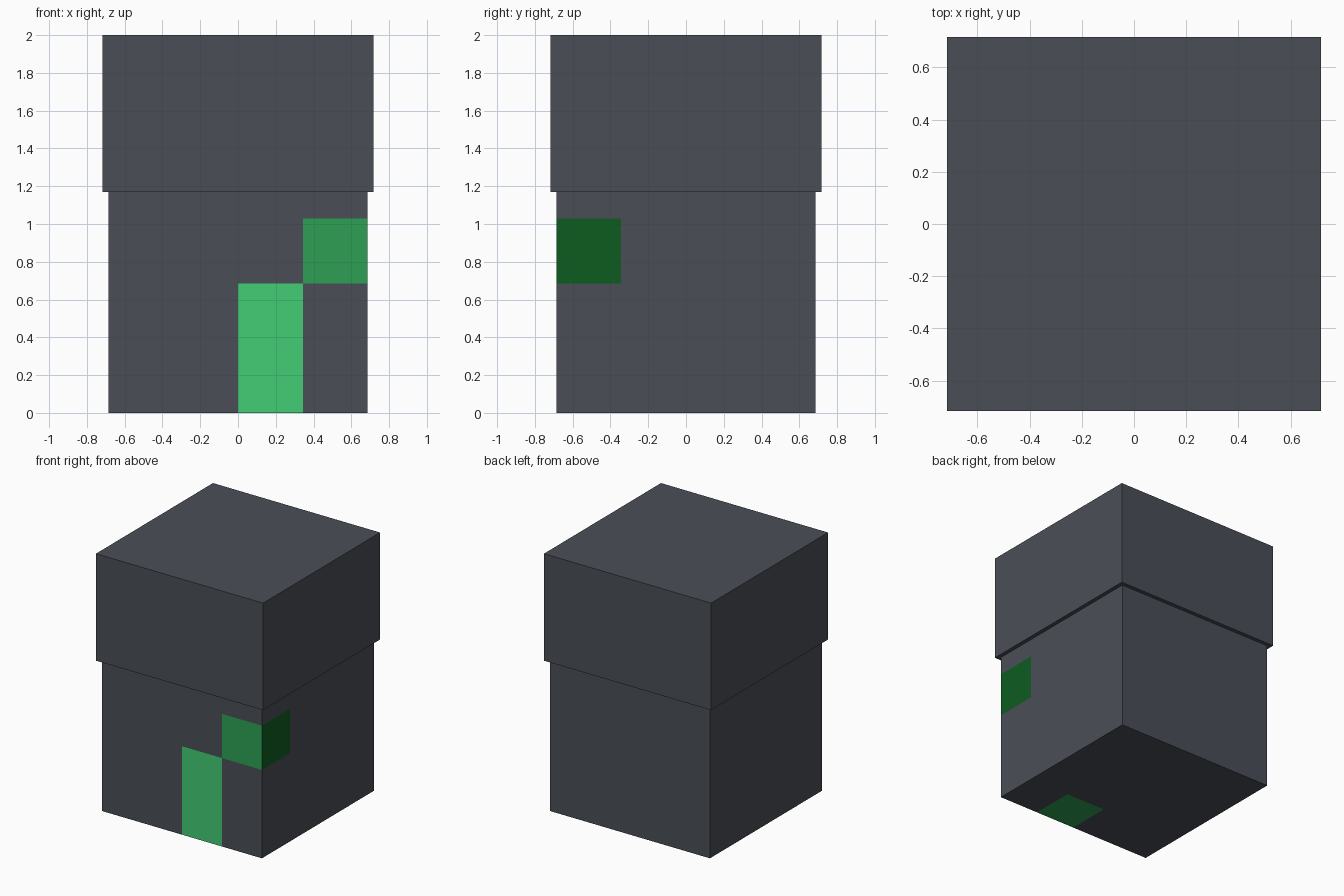
import bpy
import bmesh
from mathutils import Matrix, Vector

cube = bpy.data.objects.get("Cube")
if cube:
    bpy.data.objects.remove(cube, do_unlink=True)

HALF = 0.686          # half width of the body
CELL = HALF / 2       # size of one painted square
LID_HALF, LID_BASE, TOP = 0.717, 1.17, 2.0


def material(name, rgb):
    """Flat material from 0-255 display values."""
    linear = [((c / 255 + 0.055) / 1.055) ** 2.4 for c in rgb] + [1.0]
    mat = bpy.data.materials.new(name)
    mat.use_nodes = True
    mat.diffuse_color = linear
    bsdf = next(n for n in mat.node_tree.nodes if n.type == 'BSDF_PRINCIPLED')
    bsdf.inputs["Base Color"].default_value = linear
    return mat


slate = material("slate_grey", (74, 78, 86))
bright = material("bright_green", (67, 204, 117))
medium = material("medium_green", (46, 160, 84))
deep = material("deep_green", (13, 92, 32))


def box(name, half, z0, z1, mats, cuts=(), rule=None):
    """Box with optional plane cuts and a rule that colours its faces."""
    bm = bmesh.new()
    bmesh.ops.create_cube(bm, size=1, matrix=Matrix.Translation((0, 0, (z0 + z1) / 2))
                          @ Matrix.Diagonal((2 * half, 2 * half, z1 - z0, 1)))
    for axis, value in cuts:
        normal = Vector((0, 0, 0))
        normal[axis] = 1
        bmesh.ops.bisect_plane(bm, geom=bm.verts[:] + bm.edges[:] + bm.faces[:],
                               plane_co=normal * value, plane_no=normal)
    bm.normal_update()
    if rule:
        for face in bm.faces:
            face.material_index = rule(face.calc_center_median(), face.normal)
    mesh = bpy.data.meshes.new(name)
    bm.to_mesh(mesh)
    bm.free()
    for mat in mats:
        mesh.materials.append(mat)
    obj = bpy.data.objects.new(name, mesh)
    bpy.context.collection.objects.link(obj)
    return obj


def body_colour(c, n):
    in_column = 0 < c.x < CELL
    in_band = 2 * CELL < c.z < 3 * CELL
    if n.y < -0.5:                                  # front
        if in_column and c.z < 2 * CELL:
            return 1
        if c.x > CELL and in_band:
            return 2
    if n.x > 0.5 and in_band and c.y < -CELL:       # left side
        return 3
    if n.z < -0.5 and in_column and c.y < -CELL:    # underside
        return 2
    return 0


# Body with painted squares
box("body", HALF, 0, LID_BASE + 0.03, [slate, bright, medium, deep],
    cuts=[(0, 0), (0, CELL), (1, -CELL), (2, 2 * CELL), (2, 3 * CELL)],
    rule=body_colour)

# Wider lid on top
box("lid", LID_HALF, LID_BASE, TOP, [slate])
